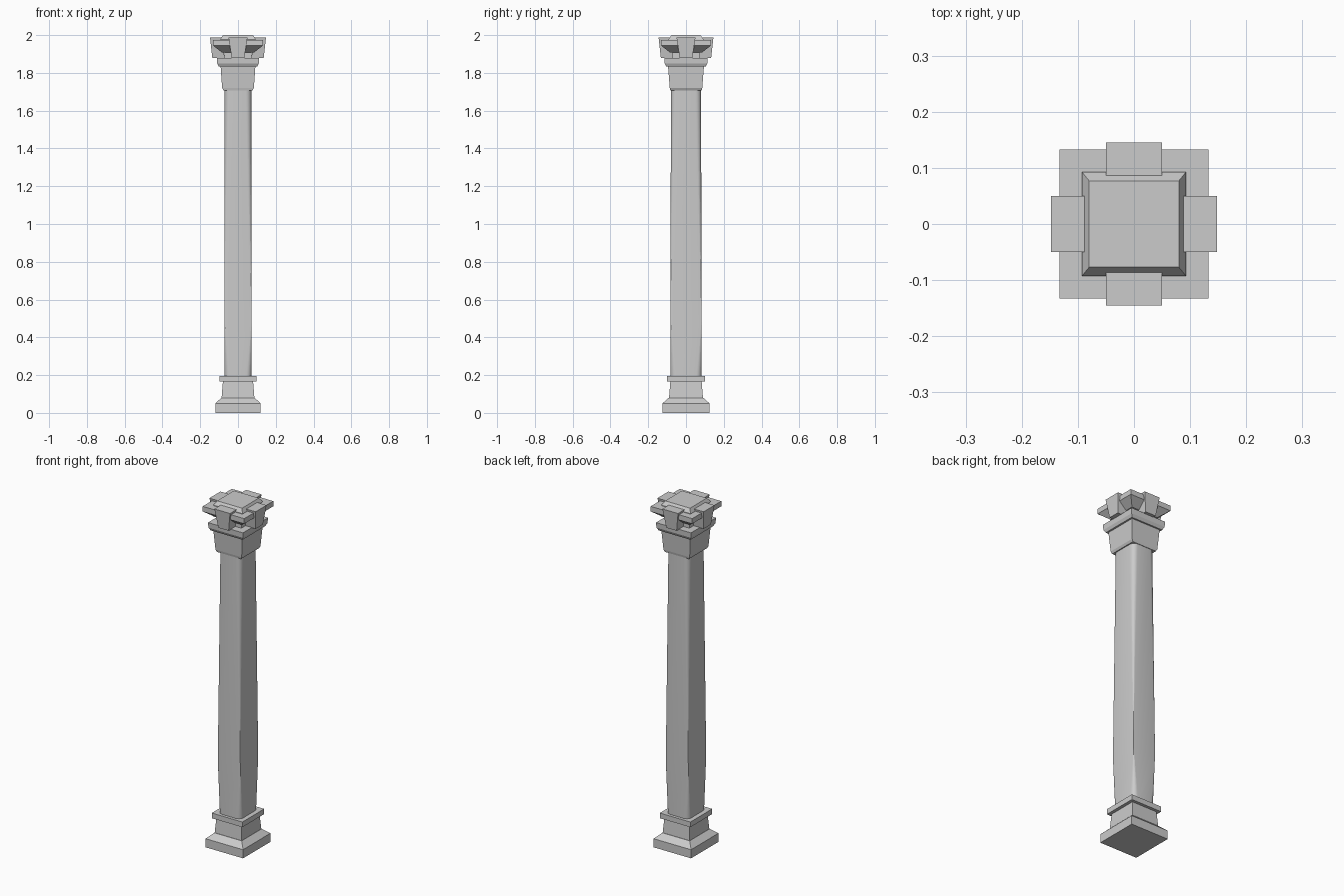
import bpy, bmesh, math
from mathutils import Matrix

cube = bpy.data.objects.get("Cube")
if cube:
    bpy.data.objects.remove(cube, do_unlink=True)

stone = bpy.data.materials.new("grey stone")
stone.use_nodes = True
colour = (0.6, 0.6, 0.6, 1)
stone.diffuse_color = colour
stone.node_tree.nodes["Principled BSDF"].inputs["Base Color"].default_value = colour


def loft(name, rings, corner=0.0, turn=0.0):
    """Stack rectangles (half x, half y, z, centre y), optionally rounding the upright edges."""
    bm = bmesh.new()
    loops = []
    for hx, hy, z, cy in rings:
        loops.append([bm.verts.new((sx * hx, cy + sy * hy, z))
                      for sx, sy in ((-1, -1), (1, -1), (1, 1), (-1, 1))])
    bm.faces.new(loops[0][::-1])
    bm.faces.new(loops[-1])
    for low, high in zip(loops, loops[1:]):
        for i in range(4):
            j = (i + 1) % 4
            bm.faces.new((low[i], low[j], high[j], high[i]))
    if corner:
        upright = [e for e in bm.edges if abs(e.verts[0].co.z - e.verts[1].co.z) > 0.01]
        bmesh.ops.bevel(bm, geom=upright, offset=corner, segments=5,
                        profile=0.5, affect='EDGES')
        for f in bm.faces:
            f.smooth = abs(f.normal.z) < 0.5
        for e in bm.edges:
            if any(abs(f.normal.z) > 0.5 for f in e.link_faces):
                e.smooth = False
    bmesh.ops.transform(bm, matrix=Matrix.Rotation(turn, 4, 'Z'), verts=bm.verts)
    bmesh.ops.recalc_face_normals(bm, faces=bm.faces)
    mesh = bpy.data.meshes.new(name)
    bm.to_mesh(mesh)
    bm.free()
    mesh.materials.append(stone)
    obj = bpy.data.objects.new(name, mesh)
    bpy.context.collection.objects.link(obj)
    return obj


def moulding(name, profile, **options):
    return loft(name, [(hx, hy, z, 0) for hx, hy, z in profile], **options)


# Foot of the column: plinth, sloped shoulder, pedestal and collar
moulding("plinth", [(0.12, 0.125, 0), (0.12, 0.125, 0.05), (0.088, 0.092, 0.08)])
moulding("pedestal", [(0.087, 0.09, 0.078), (0.08, 0.083, 0.165)])
moulding("base_collar", [(0.098, 0.1, 0.165), (0.098, 0.1, 0.195)])

# Rounded shaft, a touch slimmer towards the top
moulding("shaft", [(0.072, 0.083, 0.19), (0.072, 0.082, 0.5), (0.071, 0.08, 1.72)],
         corner=0.03)

# Flared capital and the stepped band above it
moulding("capital", [(0.077, 0.083, 1.707), (0.084, 0.086, 1.72), (0.092, 0.095, 1.835)])
moulding("capital_band", [(0.102, 0.104, 1.833), (0.11, 0.113, 1.85), (0.112, 0.115, 1.88)])

# Recessed neck flaring out to the top slab, with a chamfered cap
moulding("neck", [(0.072, 0.072, 1.875), (0.072, 0.072, 1.91)])
moulding("top_slab", [(0.085, 0.085, 1.908), (0.13, 0.13, 1.943),
                      (0.133, 0.133, 1.945), (0.133, 0.133, 1.975)])
moulding("top_cap", [(0.093, 0.093, 1.972), (0.093, 0.093, 1.978), (0.08, 0.077, 2.0)])

# Tapered keystone in the middle of each side
for i, side in enumerate(("front", "left", "back", "right")):
    reach = 0.148 if i % 2 else 0.145
    loft("keystone_" + side,
         [(0.033, 0.033, 1.878, 0.045 - reach), (0.05, 0.03, 1.987, 0.03 - reach)],
         turn=i * math.pi / 2)
